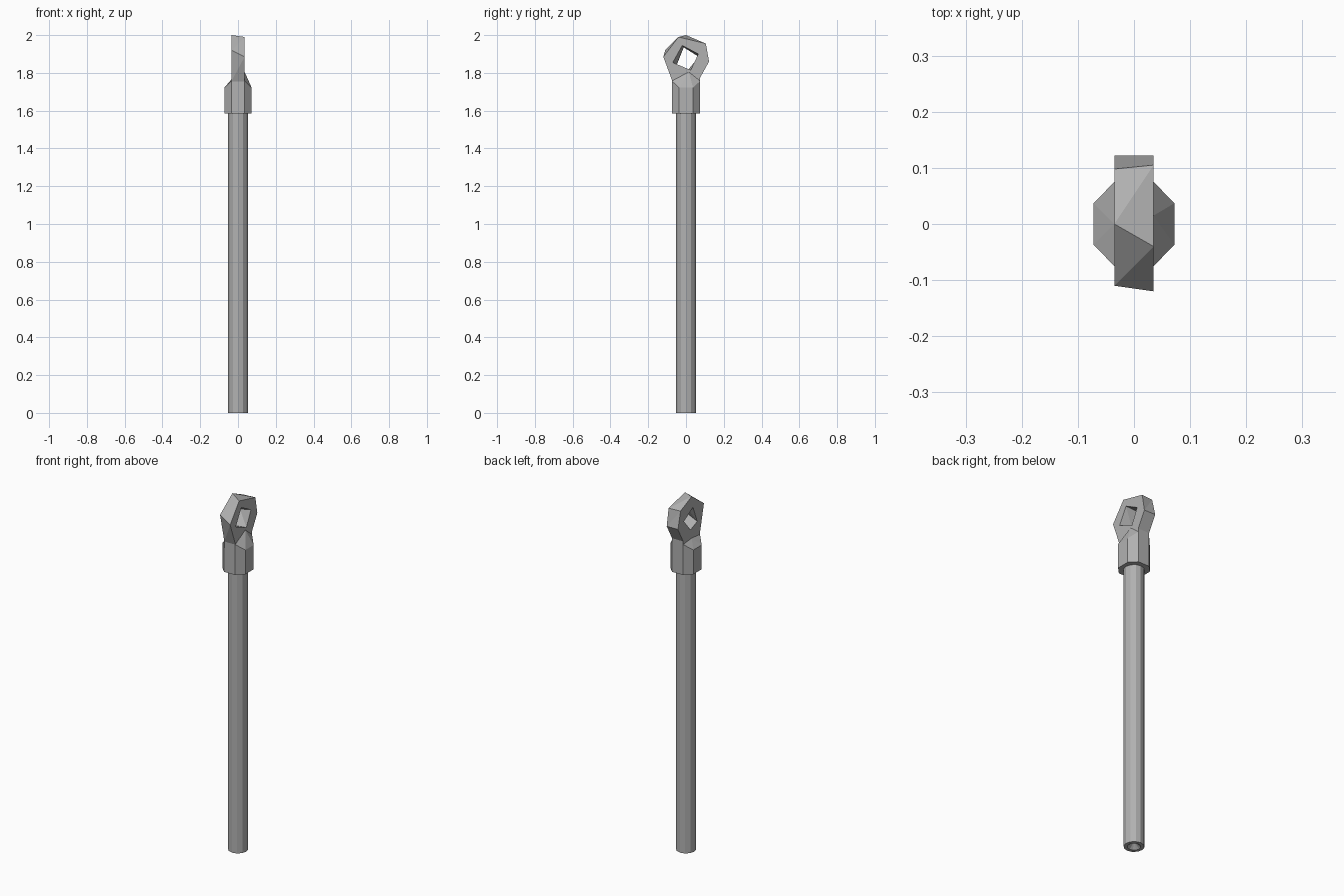
import bpy
import bmesh
import math

cube = bpy.data.objects.get("Cube")
if cube:
    bpy.data.objects.remove(cube, do_unlink=True)

metal = bpy.data.materials.new("grey_metal")
metal.use_nodes = True
GREY = (0.44, 0.44, 0.44, 1)
metal.diffuse_color = GREY
metal.node_tree.nodes["Principled BSDF"].inputs["Base Color"].default_value = GREY

BASE = 1.585      # underside of the collar
HALF = 0.035      # half thickness of the eye


def finish(bm, name):
    bmesh.ops.recalc_face_normals(bm, faces=bm.faces[:])
    mesh = bpy.data.meshes.new(name)
    bm.to_mesh(mesh)
    bm.free()
    mesh.materials.append(metal)
    obj = bpy.data.objects.new(name, mesh)
    bpy.context.collection.objects.link(obj)
    return obj


def make_rod():
    """Twelve-sided rod with a shallow centre pit underneath."""
    bm = bmesh.new()
    sides = 12
    rings = []
    for radius, z in ((0.052, 1.6), (0.052, 0), (0.034, 0)):
        rings.append([bm.verts.new((radius * math.cos(math.tau * i / sides),
                                    radius * math.sin(math.tau * i / sides), z))
                      for i in range(sides)])
    pit = bm.verts.new((0, 0, 0.03))
    for i in range(sides):
        j = (i + 1) % sides
        for upper, lower in zip(rings, rings[1:]):
            bm.faces.new((upper[i], upper[j], lower[j], lower[i]))
        bm.faces.new((rings[-1][i], rings[-1][j], pit))
    bm.faces.new(rings[0])
    finish(bm, "rod")


def make_eye():
    """Slab with a faceted ring on top; each loop is skewed between its two sides."""
    outer_left = [(-0.075, BASE), (-0.072, 1.755), (-0.12, 1.885), (-0.04, 1.99),
                  (0.105, 1.955), (0.122, 1.86), (0.075, 1.775), (0.075, BASE)]
    outer_right = list(outer_left)
    outer_right[2:5] = [(-0.11, 1.92), (0, 2.0), (0.098, 1.955)]
    hole_left = [(-0.07, 1.855), (-0.02, 1.945), (0.065, 1.9), (0.025, 1.815)]
    hole_right = [(-0.05, 1.84), (-0.012, 1.935), (0.068, 1.885), (0.01, 1.815)]

    bm = bmesh.new()
    side_edges = {HALF: [], -HALF: []}
    for left, right in ((outer_left, outer_right), (hole_left, hole_right)):
        loops = {}
        for x, points in ((HALF, left), (-HALF, right)):
            verts = [bm.verts.new((x, y, z)) for y, z in points]
            side_edges[x] += [bm.edges.new((v, verts[(i + 1) % len(verts)]))
                              for i, v in enumerate(verts)]
            loops[x] = verts
        a, b = loops[HALF], loops[-HALF]
        for i in range(len(a)):
            j = (i + 1) % len(a)
            bm.faces.new((b[i], a[i], a[j]))
            bm.faces.new((b[i], a[j], b[j]))
    for edges in side_edges.values():
        bmesh.ops.triangle_fill(bm, edges=edges, use_beauty=True)
    finish(bm, "eye")


def make_collar_side(name, side, ridge_y, ridge_z):
    """Outer part of the octagonal collar with a sloping roof."""
    points = [(HALF, ridge_y, ridge_z)]
    for y in (-1, 1):
        for x, depth, top in ((0.072, 0.037, 1.722), (HALF, 0.075, 1.757)):
            points += [(x, y * depth, BASE), (x, y * depth, top)]
    bm = bmesh.new()
    for x, y, z in points:
        bm.verts.new((side * x, y, z))
    bmesh.ops.convex_hull(bm, input=bm.verts[:])
    bmesh.ops.dissolve_limit(bm, angle_limit=0.01, verts=bm.verts[:], edges=bm.edges[:])
    finish(bm, name)


make_rod()
make_eye()
make_collar_side("collar_left", 1, 0.015, 1.805)
make_collar_side("collar_right", -1, 0, 1.765)
